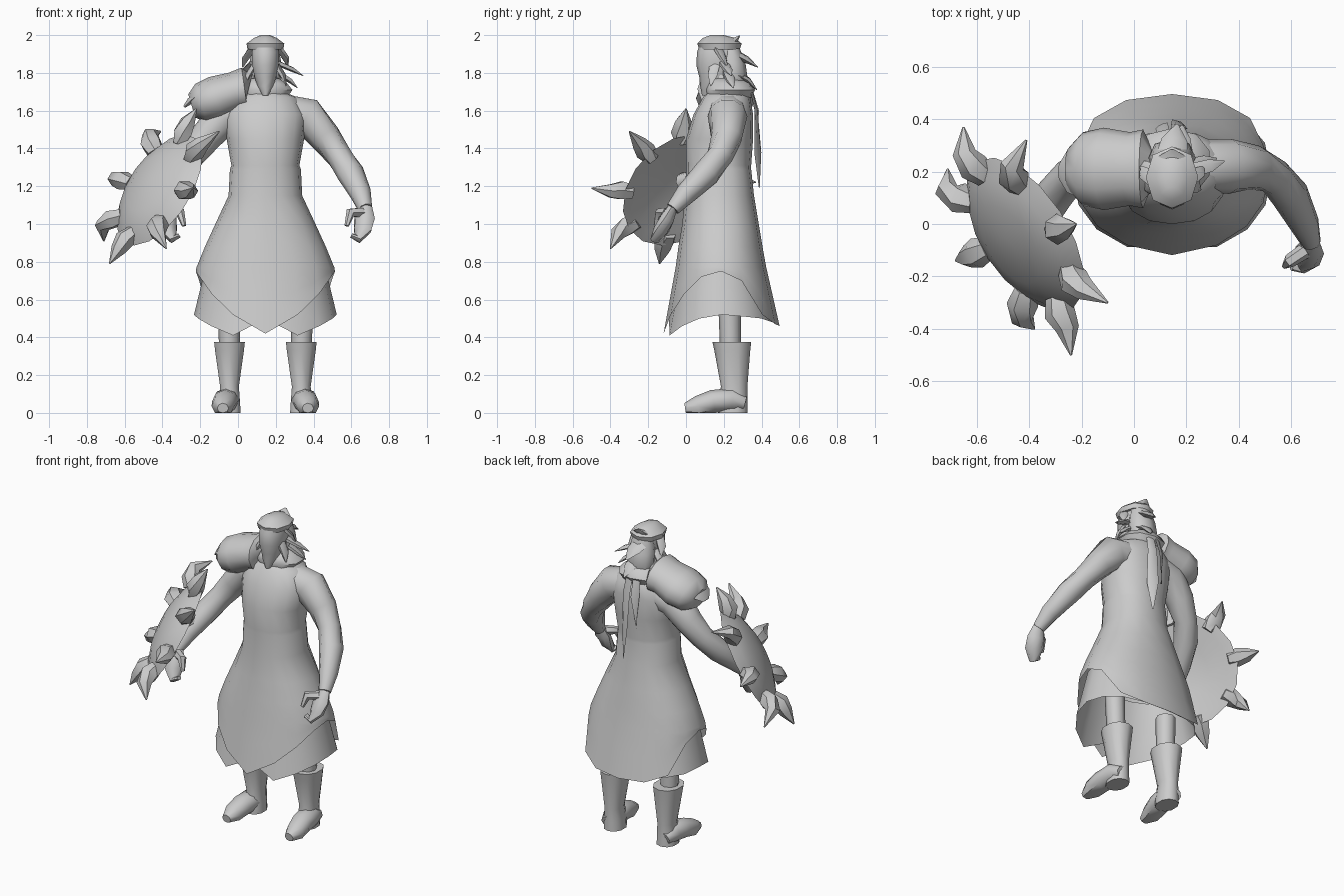
import bpy, bmesh, math
from mathutils import Vector

if "Cube" in bpy.data.objects:
    bpy.data.objects.remove(bpy.data.objects["Cube"])

CX = 0.145  # body centre line
grey = bpy.data.materials.new("plain_grey")
grey.use_nodes = True
COLOUR = (0.6, 0.6, 0.6, 1)
grey.diffuse_color = COLOUR
grey.node_tree.nodes["Principled BSDF"].inputs["Base Color"].default_value = COLOUR


def loft(name, rings, cap_start=True, cap_end=True, sharp=50):
    """Skin a list of equal point rings."""
    bm = bmesh.new()
    rows = [[bm.verts.new(p) for p in ring] for ring in rings]
    n = len(rows[0])
    for a, b in zip(rows, rows[1:]):
        for i in range(n):
            j = (i + 1) % n
            bm.faces.new((a[i], a[j], b[j], b[i]))
    if cap_start:
        bm.faces.new(rows[0][::-1])
    if cap_end:
        bm.faces.new(rows[-1])
    bmesh.ops.recalc_face_normals(bm, faces=bm.faces)
    mesh = bpy.data.meshes.new(name)
    bm.to_mesh(mesh)
    bm.free()
    mesh.materials.append(grey)
    mesh.shade_smooth()
    mesh.set_sharp_from_angle(angle=math.radians(sharp))
    obj = bpy.data.objects.new(name, mesh)
    bpy.context.collection.objects.link(obj)
    return obj


def tube(name, path, n=8, flat=1.0, side=1, floor=None, sharp=50):
    """Tapered tube through (x, y, z, radius); x is measured from CX."""
    pts = [Vector((CX + side * p[0], p[1], p[2])) for p in path]
    rings = []
    for i, p in enumerate(pts):
        t = pts[min(i + 1, len(pts) - 1)] - pts[max(i - 1, 0)]
        q = t.to_track_quat('Z', 'Y')
        r = path[i][3]
        ring = []
        for k in range(n):
            a = 2 * math.pi * k / n
            v = p + q @ Vector((r * math.cos(a), r * flat * math.sin(a), 0))
            if floor is not None:
                v.z = max(v.z, floor)
            ring.append(v)
        rings.append(ring)
    return loft(name, rings, sharp=sharp)


def slice_at(z, hx, front, back, a, cx=CX, power=0.9):
    """Point of a body cross-section; angle 0 is the front."""
    s, c = math.sin(a), -math.cos(a)
    s = math.copysign(abs(s) ** power, s)
    c = math.copysign(abs(c) ** power, c)
    return (cx + hx * s, (front + back) / 2 + (back - front) / 2 * c, z)


def stack(name, table, n=12, cx=CX, **kw):
    return loft(name, [[slice_at(*row, 2 * math.pi * k / n, cx) for k in range(n)]
                       for row in table], **kw)


def between(a, b, z):
    t = (z - a[0]) / (b[0] - a[0])
    return [u + (v - u) * t for u, v in zip(a, b)]


def hem_ring(top, bottom, heights, blend=1.0):
    """Ring whose height changes round the body, symmetric left to right."""
    ring = []
    for k in range(16):
        h = heights[min(k, 16 - k)]
        z = top[0] + (h - top[0]) * blend
        ring.append(slice_at(*between(top, bottom, z), 2 * math.pi * k / 16))
    return ring


# Gown: height, half width, front, back
gown = [(1.71, .07, .13, .31), (1.67, .17, .09, .34), (1.58, .22, .04, .355),
        (1.45, .205, .0, .355), (1.31, .18, .0, .345), (1.29, .188, .0, .345),
        (1.15, .195, -.005, .36), (1.0, .265, -.02, .385), (.88, .32, -.04, .405),
        (.77, .365, -.055, .425)]
gown_foot = (.44, .42, -.115, .50)
outer_hem = [.42, .52, .63, .72, .75, .70, .52, .47, .46]
rings = [[slice_at(*r, 2 * math.pi * k / 16) for k in range(16)] for r in gown]
rings += [hem_ring(gown[-1], gown_foot, outer_hem, b) for b in (.5, 1)]
loft("gown", rings, cap_end=False)

# Under skirt that shows below the split sides
skirt_top, skirt_foot = (.80, .31, -.03, .40), (.45, .395, -.10, .485)
under_hem = [.50, .41, .46, .50, .52, .51, .50, .48, .47]
loft("under_skirt", [hem_ring(skirt_top, skirt_foot, under_hem, b) for b in (0, .5, 1)],
     cap_start=False, cap_end=False)

# Limbs, mirrored left and right
arm = [(.10, .22, 1.59, .10), (.22, .22, 1.57, .105), (.315, .215, 1.46, .085),
       (.39, .18, 1.36, .07), (.45, .11, 1.27, .073), (.505, .0, 1.16, .057),
       (.53, -.07, 1.08, .038)]
palm = [(.53, -.07, 1.09, .036), (.525, -.10, 1.03, .056), (.515, -.13, .97, .054),
        (.49, -.16, .92, .032), (.455, -.16, .94, .018)]
thumb = [(.51, -.10, 1.06, .03), (.45, -.14, 1.06, .027), (.43, -.16, .99, .012)]
shin = [(-.195, .23, .60, .06), (-.19, .235, .34, .055)]
foot = [(.20, .31, .05, .045), (.205, .24, .07, .07), (.215, .14, .06, .068),
        (.225, .06, .035, .06), (.225, -.005, .025, .03)]
boot = [(.375, .085, .14, .345), (.33, .08, .15, .34), (.14, .052, .185, .325),
        (.06, .058, .17, .325), (0, .062, .17, .325)]
for word, s in (("left", 1), ("right", -1)):
    tube(word + "_arm", arm, 10, side=s)
    tube(word + "_hand", palm, 8, .7, side=s)
    tube(word + "_thumb", thumb, 6, side=s)
    tube(word + "_leg", [(-x, y, z, r) for x, y, z, r in shin], 8, side=s)
    stack(word + "_boot", boot, 10, CX + s * .19)
    tube(word + "_foot", foot, 8, .9, side=s, floor=0.0)

# Shoulder guard on the right side
tube("shoulder_guard", [(-.09, .21, 1.71, .10), (-.11, .21, 1.715, .15),
                        (-.16, .21, 1.70, .14), (-.26, .21, 1.665, .157),
                        (-.34, .21, 1.64, .14), (-.39, .21, 1.625, .085)], 12, .76)
tube("guard_flap", [(-.35, .20, 1.69, .10), (-.40, .20, 1.65, .08),
                    (-.43, .20, 1.62, .03)], 6, .25)

# Head, neck, cap and scarf
stack("head", [(1.68, .015, .085, .13), (1.73, .045, .075, .22), (1.78, .06, .07, .26),
               (1.84, .073, .055, .28), (1.91, .075, .058, .285), (1.97, .06, .08, .27)], 10)
stack("neck", [(1.80, .06, .13, .28), (1.66, .08, .12, .31)], 10)
stack("cap", [(1.925, .095, .07, .285), (1.955, .10, .06, .295), (1.985, .06, .09, .26),
              (2.0, .025, .13, .20)], 8)
stack("scarf", [(1.77, .075, .14, .30), (1.745, .12, .11, .35), (1.71, .15, .10, .365),
                (1.67, .12, .11, .345)], 10)
stack("back_hair", [(1.93, .07, .18, .285), (1.85, .085, .17, .315),
                    (1.78, .09, .18, .325), (1.72, .07, .2, .31)], 8)
tube("cap_peak", [(0, .21, 1.95, .07), (0, .26, 1.97, .05), (0, .285, 1.998, .006)], 6, .4)

# Loose locks of hair
locks = [(.07, .20, 1.85, .20, .24, 1.785), (.07, .22, 1.80, .17, .25, 1.72),
         (.06, .15, 1.84, .11, .13, 1.73), (.07, .17, 1.93, .12, .22, 1.83)]
for i, (x, y, z, tx, ty, tz) in enumerate(locks):
    for s in (1, -1):
        reach = tx if s > 0 else min(tx, .12)
        tube("hair_lock", [(x, y, z, .03), ((x + reach) / 2 + .01, (y + ty) / 2, (z + tz) / 2, .027),
                           (reach, ty, tz, .003)], 5, .5, side=s)
tube("hair_lock_back", [(.0, .26, 1.90, .06), (.01, .32, 1.87, .05), (.02, .38, 1.83, .005)], 6, .4)
tube("hair_lock_low", [(.03, .27, 1.79, .05), (.03, .33, 1.76, .04), (.04, .375, 1.71, .005)], 6, .4)

# Scarf tails down the back
tube("long_tail", [(.02, .34, 1.73, .025), (.025, .372, 1.6, .03), (.03, .38, 1.38, .035),
                   (.035, .388, 1.19, .004)], 6, .2)
tube("short_tail", [(-.03, .34, 1.73, .022), (-.04, .375, 1.6, .026), (-.045, .37, 1.4, .004)], 6, .2)

# Domed shield, tilted outward on the right arm
centre = Vector((-.43, -.05, 1.19))
normal = Vector((-.74, -.48, .48)).normalized()
turn = normal.to_track_quat('Z', 'Y')
profile = [(.04, .075), (.17, .06), (.27, .025), (.335, -.02), (.27, -.015), (.14, .015), (.03, .02)]
loft("shield", [[centre + turn @ Vector((r * math.cos(k * math.pi / 8),
                                          r * math.sin(k * math.pi / 8), h))
                 for k in range(16)] for r, h in profile])

# Eight spikes round the shield rim
tips = [(-.22, .0, 1.61), (-.10, -.30, 1.49), (-.24, -.50, 1.19), (-.38, -.40, .87),
        (-.68, -.14, .79), (-.71, .21, .91), (-.65, .37, 1.22), (-.41, .32, 1.49)]
for tip in tips:
    tip = Vector(tip)
    out = tip - centre
    out = (out - normal * out.dot(normal)).normalized()
    stations = [(centre + out * .27, .045), (centre + out * .325 + normal * .025, .06),
                (centre + out * .39 + normal * .03, .045), (tip, .004)]
    tube("shield_spike", [(p.x - CX, p.y, p.z, r) for p, r in stations], 6, .9)

# Strap holding the shield to the forearm
tube("shield_strap", [(-.47, .06, 1.24, .05), (-.54, -.02, 1.22, .05)], 8)
